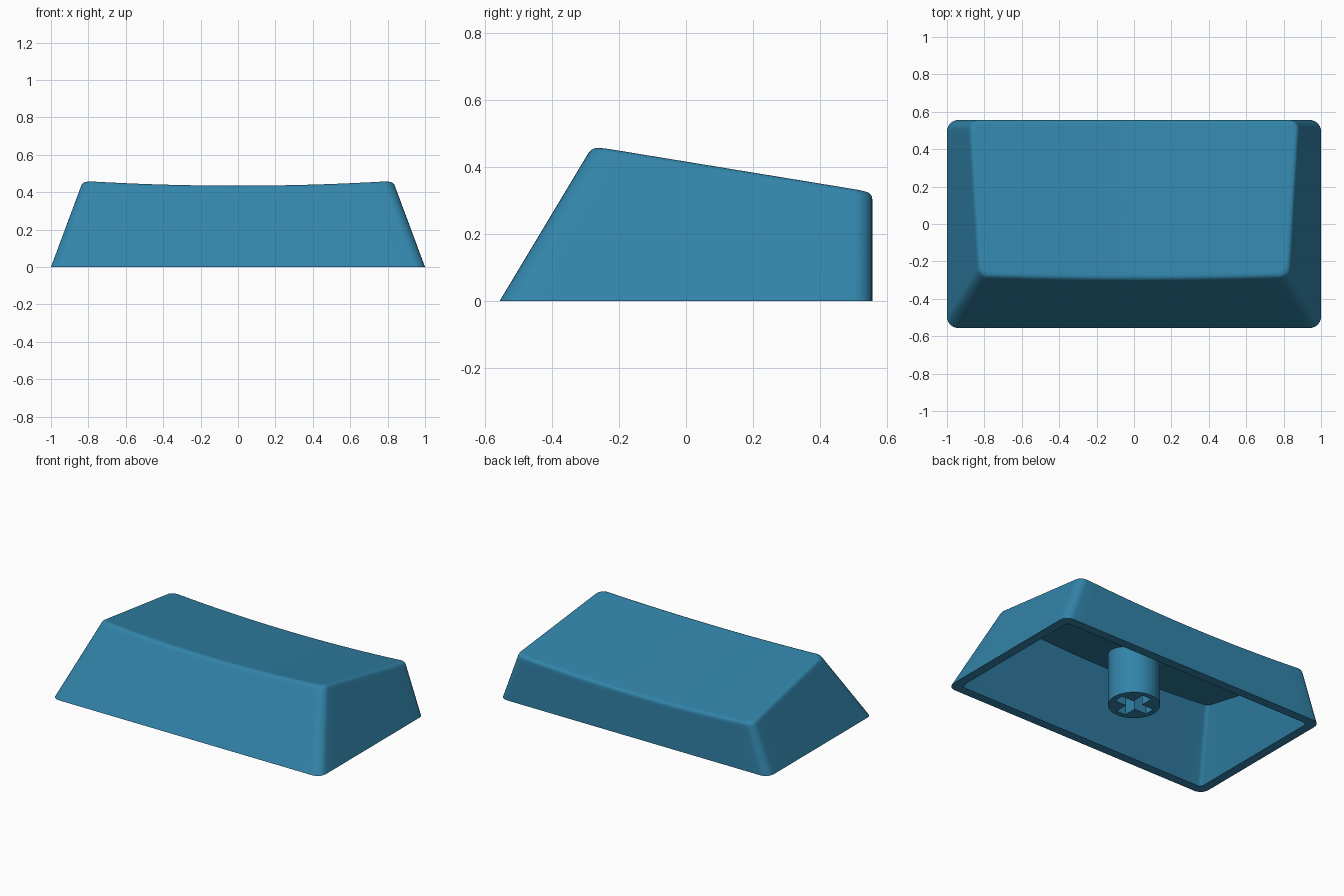
import bpy, bmesh, math

cube = bpy.data.objects.get("Cube")
if cube:
    bpy.data.objects.remove(cube, do_unlink=True)

blue = bpy.data.materials.new("blue_plastic")
blue.use_nodes = True
colour = (0.032, 0.231, 0.402, 1.0)
blue.diffuse_color = colour
blue.node_tree.nodes["Principled BSDF"].inputs["Base Color"].default_value = colour

WALL, ROOF, STEM_R = 0.06, 0.055, 0.157


def top_height(x, y):
    """Tilted top, hollowed across its width."""
    return 0.462 - 0.168 * (y + 0.27) - 0.028 * (1 - (x / 0.83) ** 2)


def outline(edge_x=20, edge_y=8, corner=7):
    """Rounded rectangle as (u, v, normal angle): core position plus direction."""
    pts = []
    corners = [(1, -1), (1, 1), (-1, 1), (-1, -1)]
    for i, (u, v) in enumerate(corners):
        start = math.radians(-90 + 90 * i)
        for k in range(corner + 1):
            pts.append((u, v, start + math.pi / 2 * k / corner))
        nu, nv = corners[(i + 1) % 4]
        n = edge_y if i % 2 == 0 else edge_x
        for k in range(1, n):
            t = k / n
            pts.append((u + (nu - u) * t, v + (nv - v) * t, start + math.pi / 2))
    return pts


OUTLINE = outline()


def section(p, z, inset, r):
    """Point of the tapered body at height z: vertical back, sloped front and sides."""
    u, v, a = p
    hx = 1 - 0.372 * z - inset
    front, back = -0.556 + 0.6 * z + inset, 0.556 - inset
    x = u * (hx - r) + math.cos(a) * r
    y = (front + back) / 2 + v * ((back - front) / 2 - r) + math.sin(a) * r
    return x, y


def wall_top(p, inset, r, drop):
    """Height at which the wall meets the top surface lowered by drop."""
    z = 0.4
    for _ in range(15):
        z = top_height(*section(p, z, inset, r)) - drop
    return z


def wall_ring(inset, r, drop):
    ring = []
    for p in OUTLINE:
        z = wall_top(p, inset, r, drop)
        ring.append((*section(p, z, inset, r), z))
    return ring


def flat_ring(inset, r):
    return [(*section(p, 0, inset, r), 0) for p in OUTLINE]


def shrink(ring, f, drop):
    """Ring drawn in towards the middle, staying on the top surface."""
    out = []
    for x, y, _ in ring:
        x, y = x * f, 0.14 + (y - 0.14) * f
        out.append((x, y, top_height(x, y) - drop))
    return out


def finish(bm, name):
    bmesh.ops.recalc_face_normals(bm, faces=bm.faces)
    mesh = bpy.data.meshes.new(name)
    bm.to_mesh(mesh)
    bm.free()
    mesh.materials.append(blue)
    obj = bpy.data.objects.new(name, mesh)
    bpy.context.collection.objects.link(obj)
    bpy.ops.object.select_all(action="DESELECT")
    obj.select_set(True)
    bpy.context.view_layer.objects.active = obj
    bpy.ops.object.shade_smooth_by_angle(angle=math.radians(30))
    return obj


# Rounded rim between outer wall and top
R = 0.055
edge = wall_ring(0, R, 0)
low = wall_ring(0, R, 0.022)
lip = []
for p, e in zip(OUTLINE, edge):
    x, y = section(p, e[2], 0.022, R - 0.015)
    lip.append((x, y, top_height(x, y)))
rim = []
for k in range(6):
    t = k / 5
    rim.append([tuple((1 - t) ** 2 * a + 2 * t * (1 - t) * b + t * t * c
                      for a, b, c in zip(pa, pb, pc))
                for pa, pb, pc in zip(low, edge, lip)])

# Shell: ceiling, inner wall, bottom rim, outer wall, rounded edge, top
inner = wall_ring(WALL, 0.025, ROOF)
steps = [0.12, 0.3, 0.5, 0.7, 0.88]
rings = [shrink(inner, f, ROOF) for f in steps] + [inner]
rings += [flat_ring(WALL, 0.025), flat_ring(0, 0.06), wall_ring(0, R, 0.04)]
rings += rim
rings += [shrink(lip, f, 0) for f in [0.97] + steps[::-1]]

bm = bmesh.new()
loops = [[bm.verts.new(c) for c in ring] for ring in rings]
n = len(OUTLINE)
for a, b in zip(loops, loops[1:]):
    for i in range(n):
        j = (i + 1) % n
        bm.faces.new((a[i], a[j], b[j], b[i]))
for loop, drop in ((loops[0], ROOF), (loops[-1], 0)):
    mid = bm.verts.new((0, 0.14, top_height(0, 0.14) - drop))
    for i in range(n):
        bm.faces.new((loop[i], loop[(i + 1) % n], mid))
finish(bm, "keycap_shell")

# Stem: round post with a cross-shaped socket in its lower end
L, W, DEPTH = 0.122, 0.034, 0.25
circle = [(STEM_R * math.cos(math.tau * k / 48), STEM_R * math.sin(math.tau * k / 48))
          for k in range(48)]
cross = []
for k in range(4):
    c, s = round(math.cos(k * math.pi / 2)), round(math.sin(k * math.pi / 2))
    cross += [(x * c - y * s, x * s + y * c) for x, y in ((L, -W), (L, W), (W, W))]

bm = bmesh.new()
bottom_edges = []
for pts, height in ((circle, lambda x, y: top_height(x, y) - ROOF + 0.015),
                    (cross, lambda x, y: DEPTH)):
    lo = [bm.verts.new((x, y, 0)) for x, y in pts]
    hi = [bm.verts.new((x, y, height(x, y))) for x, y in pts]
    for i in range(len(pts)):
        j = (i + 1) % len(pts)
        bm.faces.new((lo[i], lo[j], hi[j], hi[i]))
        bottom_edges.append(bm.edges.get((lo[i], lo[j])))
    bm.faces.new(hi)
bmesh.ops.triangle_fill(bm, use_beauty=True, edges=bottom_edges)
finish(bm, "stem")
